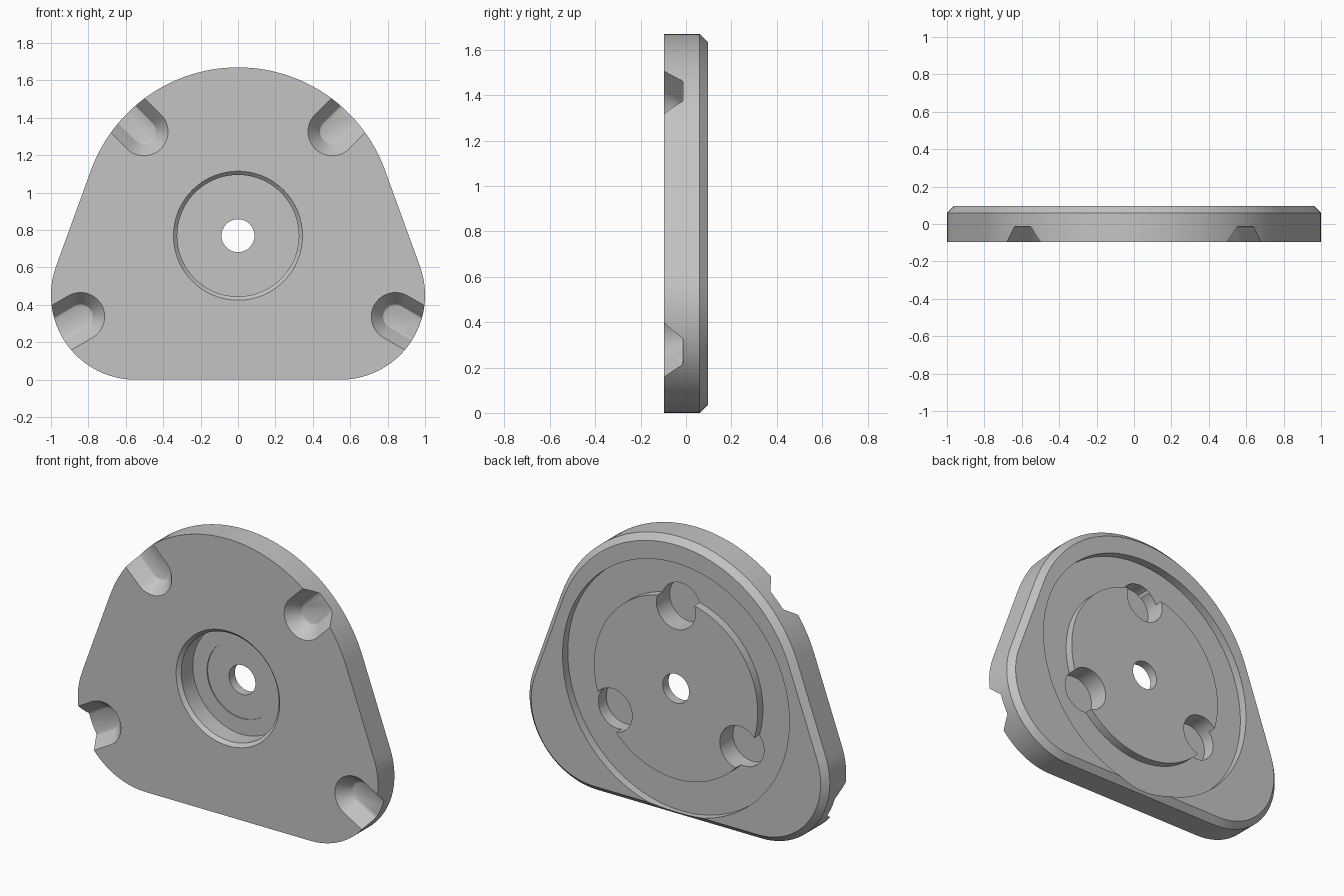
import bpy, bmesh
from math import sin, cos, pi, radians

cube = bpy.data.objects.get("Cube")
if cube:
    bpy.data.objects.remove(cube, do_unlink=True)

FRONT, BACK = -0.096, 0.096
AXIS_Z = 0.77      # height of the central bore
ARC_Z = 0.833      # centre of the large upper arc

grey = bpy.data.materials.new("plain grey")
grey.use_nodes = True
colour = (0.55, 0.55, 0.55, 1)
grey.diffuse_color = colour
grey.node_tree.nodes["Principled BSDF"].inputs["Base Color"].default_value = colour


def loft(name, rings, closed=False):
    """Skin a stack of equal-length point rings; cap the ends unless closed."""
    bm = bmesh.new()
    rows = [[bm.verts.new(p) for p in ring] for ring in rings]
    n = len(rows[0])
    pairs = list(zip(rows, rows[1:]))
    if closed:
        pairs.append((rows[-1], rows[0]))
    else:
        bm.faces.new(rows[0])
        bm.faces.new(rows[-1])
    for a, b in pairs:
        for i in range(n):
            j = (i + 1) % n
            bm.faces.new((a[i], a[j], b[j], b[i]))
    bmesh.ops.recalc_face_normals(bm, faces=bm.faces)
    mesh = bpy.data.meshes.new(name)
    bm.to_mesh(mesh)
    bm.free()
    mesh.materials.append(grey)
    obj = bpy.data.objects.new(name, mesh)
    bpy.context.collection.objects.link(obj)
    return obj


def arc(x, y, z, r, start, end, n):
    return [(x + r * cos(radians(start + (end - start) * i / n)), y,
             z + r * sin(radians(start + (end - start) * i / n)))
            for i in range(n + 1)]


def outline(y, inset):
    """Rounded triangle: a large arc on top and two smaller lower corners."""
    r = 0.452 - inset
    return (arc(0.548, y, 0.452, r, -90, 20, 24)
            + arc(0, y, ARC_Z, 0.837 - inset, 20, 160, 56)
            + arc(-0.548, y, 0.452, r, 160, 270, 24))


def lathe(name, profile, x=0, z=AXIS_Z, n=96, closed=False):
    """Revolve (y, radius) pairs about a line parallel to the y axis."""
    return loft(name, [arc(x, y, z, r, 0, 360, n)[:-1] for y, r in profile], closed)


def slot(name, angle, distance):
    """Tapered round-ended slot running outwards along the given angle."""
    c, s = cos(radians(angle)), sin(radians(angle))
    rings = []
    for depth, r in ((-0.02, 0.146), (0.065, 0.075), (0.078, 0.066), (0.083, 0.055)):
        pts = [(0.5, -r)] + [(-r * sin(pi * i / 20), -r * cos(pi * i / 20))
                             for i in range(21)] + [(0.5, r)]
        rings.append([((distance + u) * c - v * s, FRONT + depth,
                       ARC_Z - 0.01 + (distance + u) * s + v * c) for u, v in pts])
    return loft(name, rings)


# Plate with a chamfer around the back edge
plate = loft("plate", [outline(FRONT, 0), outline(BACK - 0.036, 0), outline(BACK, 0.036)])

# Stepped front recess together with the through bore
cutters = [lathe("front_recess_cutter", [
    (FRONT - 0.02, 0.365), (FRONT + 0.02, 0.325), (0.034, 0.325),
    (0.034, 0.23), (0.04, 0.23), (0.04, 0.088), (0.2, 0.088)])]

# Ring-shaped groove in the back
cutters.append(lathe("back_groove_cutter", [
    (0.2, 0.545), (0.046, 0.545), (0.046, 0.755), (0.2, 0.755)], n=128, closed=True))

# Three round pockets on the edge of the raised back disc
for k in range(3):
    a = radians(90 + 120 * k)
    cutters.append(lathe("pocket_cutter", [(-0.03, 0.13), (0.2, 0.13)],
                         0.487 * cos(a), AXIS_Z + 0.487 * sin(a), 40))

# Four finger slots in the front edge
for angle, distance in ((45, 0.712), (135, 0.712), (-30, 0.972), (210, 0.972)):
    cutters.append(slot("edge_slot_cutter", angle, distance))

bpy.ops.object.select_all(action='DESELECT')
bpy.context.view_layer.objects.active = plate
plate.select_set(True)
for cutter in cutters:
    cutter.hide_render = True
    mod = plate.modifiers.new("cut", 'BOOLEAN')
    mod.operation = 'DIFFERENCE'
    mod.solver = 'EXACT'
    mod.object = cutter
    bpy.ops.object.modifier_apply(modifier=mod.name)
    bpy.data.objects.remove(cutter, do_unlink=True)

bpy.ops.object.shade_smooth_by_angle(angle=radians(25))
